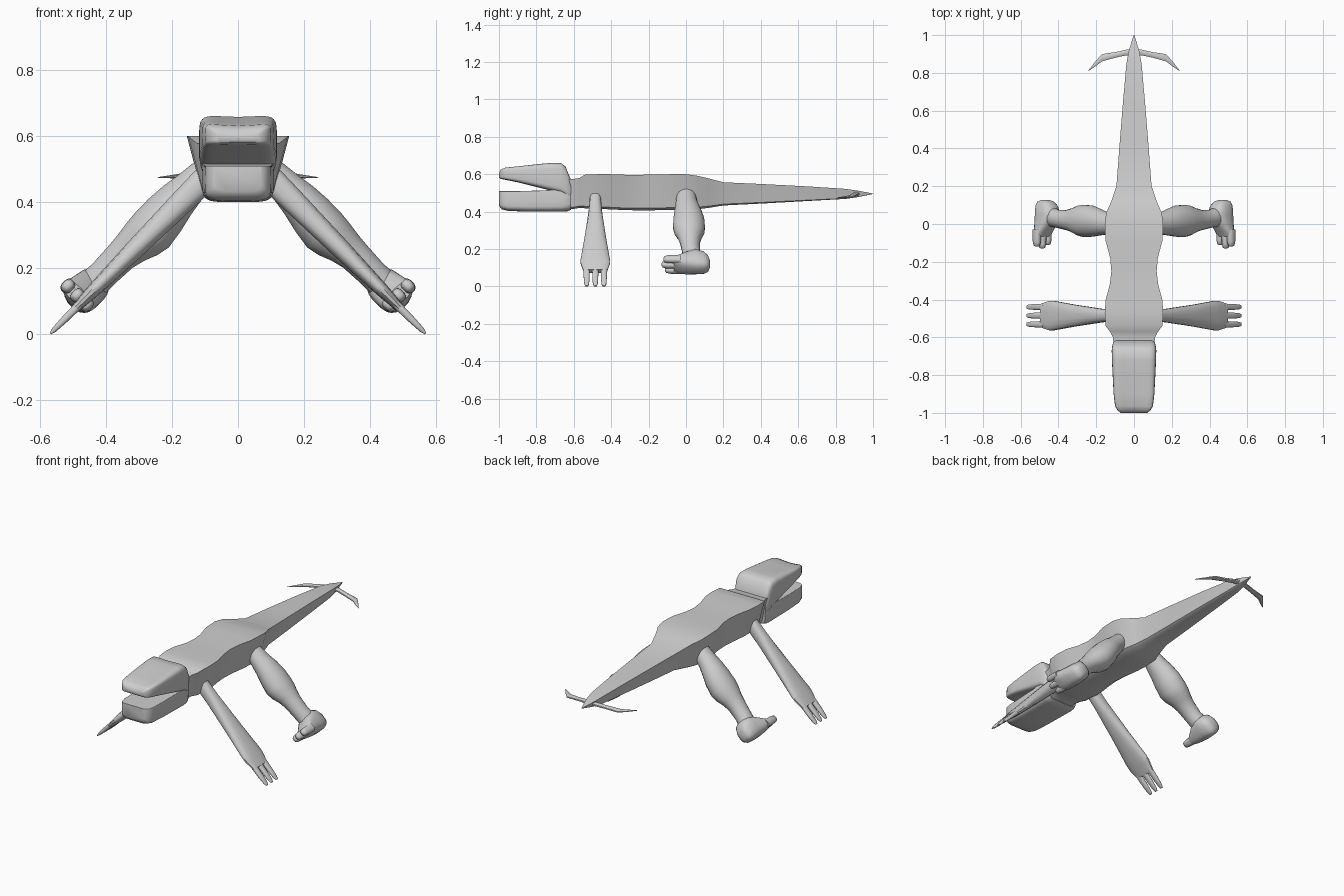
import bpy, bmesh, math
from mathutils import Vector

mat = bpy.data.materials.new("plain grey")
mat.diffuse_color = (0.62, 0.62, 0.62, 1)

S = math.sqrt(0.5)
AXIS = Vector((S, 0, -S))      # down along a splayed leg
ACROSS = Vector((S, 0, S))     # across a splayed leg
Y = Vector((0, 1, 0))


def loft(name, rings, mirror=False, angle=50):
    """Skin a list of equal-length rings and cap both ends."""
    bm = bmesh.new()
    vs = [[bm.verts.new(p) for p in r] for r in rings]
    n = len(vs[0])
    for a, b in zip(vs, vs[1:]):
        for i in range(n):
            j = (i + 1) % n
            bm.faces.new((a[i], a[j], b[j], b[i]))
    bm.faces.new(vs[0])
    bm.faces.new(vs[-1])
    bmesh.ops.recalc_face_normals(bm, faces=bm.faces)
    me = bpy.data.meshes.new(name)
    bm.to_mesh(me)
    bm.free()
    me.materials.append(mat)
    ob = bpy.data.objects.new(name, me)
    bpy.context.collection.objects.link(ob)
    bpy.ops.object.select_all(action='DESELECT')
    ob.select_set(True)
    bpy.context.view_layer.objects.active = ob
    bpy.ops.object.shade_smooth_by_angle(angle=math.radians(angle))
    if mirror:
        ob.modifiers.new("mirror", 'MIRROR').use_axis[0] = True
    return ob


def oval(c, u, v, e=1.0, n=16):
    """Ellipse (e=1) or rounded box (e<1) ring around c with half axes u, v."""
    out = []
    for i in range(n):
        t = 2 * math.pi * (i + 0.5) / n
        a, b = math.cos(t), math.sin(t)
        out.append(c + u * math.copysign(abs(a) ** e, a) + v * math.copysign(abs(b) ** e, b))
    return out


def jaw_ring(y, w, z0, z1, e_low, e_top, dip=0.0, n=32):
    zc, h, out = (z0 + z1) / 2, (z1 - z0) / 2, []
    for i in range(n):
        t = 2 * math.pi * i / n
        a, b = math.cos(t), math.sin(t)
        e = e_top if b > 0 else e_low
        x = w * math.copysign(abs(a) ** e, a) if abs(a) > 1e-6 else 0
        z = zc + (h * math.copysign(abs(b) ** e, b) if abs(b) > 1e-6 else 0)
        if b > 0.3:
            z -= dip * (1 - (x / w) ** 2)
        out.append(Vector((x, y, z)))
    return out


# body and tail: wide flat back, narrower belly (y, half width, bottom, top)
body = [(-.635, .108, .41, .572), (-.60, .112, .415, .575), (-.57, .127, .42, .58),
        (-.54, .15, .418, .598), (-.47, .155, .415, .6), (-.40, .15, .412, .6),
        (-.32, .128, .408, .597), (-.25, .12, .407, .597), (-.18, .126, .407, .598),
        (-.09, .15, .41, .6), (0, .155, .41, .6), (.06, .147, .413, .592),
        (.12, .12, .42, .578), (.2, .093, .433, .557), (.4, .078, .443, .548),
        (.65, .058, .457, .535), (.85, .04, .468, .522), (.92, .027, .478, .512),
        (1.0, .002, .494, .497)]
rings = []
for y, w, zb, zt in body:
    h = zt - zb
    half = [(w, zt), (.82 * w, zb + .45 * h), (.7 * w, zb + .06 * h), (.55 * w, zb)]
    pts = half + [(-x, z) for x, z in reversed(half)]
    rings.append([Vector((x, y, z)) for x, z in pts])
loft("body_and_tail", rings, angle=40)

# head with upper jaw, and lower jaw (y, half width, bottom, top)
upper = [(-1.0, .065, .582, .612), (-.99, .085, .575, .632), (-.965, .1, .57, .643),
         (-.9, .108, .557, .65), (-.8, .113, .532, .662), (-.72, .117, .512, .67),
         (-.67, .118, .5, .67), (-.645, .115, .485, .652), (-.628, .11, .475, .61),
         (-.615, .102, .47, .58)]
loft("upper_head", [jaw_ring(*s, .3, .42, .012) for s in upper])
lower = [(-1.0, .07, .432, .51), (-.985, .09, .412, .51), (-.95, .099, .404, .51),
         (-.85, .102, .4, .511), (-.73, .105, .4, .515), (-.66, .108, .4, .525),
         (-.635, .108, .402, .54), (-.615, .1, .41, .54)]
loft("lower_jaw", [jaw_ring(*s, .42, .05) for s in lower])

# front legs: flat paddles widening to the hand (t, thickness, half width)
arm0 = Vector((.10, -.485, .47))
arm = [(0, .04, .03), (.1, .037, .036), (.3, .03, .058), (.46, .022, .079),
       (.49, .02, .079), (.55, .014, .064)]
loft("front_leg", [oval(arm0 + AXIS * t, ACROSS * r, Y * w, .8) for t, r, w in arm], True)
for i, off in enumerate((-.046, 0, .046)):
    fin = [(.53, .013, .017), (.6, .011, .016), (.645, .008, .013), (.662, .003, .008)]
    loft("front_finger_%d" % (i + 1),
         [oval(arm0 + AXIS * t + Y * off, ACROSS * r, Y * w, .7, 12) for t, r, w in fin], True)

# hind legs: muscular thigh, thin shin (t, across centre, y centre, half sizes)
hip = Vector((.12, 0, .47))
leg = [(-.03, 0, 0, .045, .05), (.04, 0, .004, .053, .06), (.09, 0, .01, .061, .071),
       (.15, -.005, .015, .07, .083), (.21, -.01, .016, .074, .086),
       (.25, -.008, .018, .068, .08), (.29, -.003, .02, .057, .064),
       (.33, 0, .021, .05, .054), (.40, 0, .027, .046, .048), (.45, 0, .04, .047, .055),
       (.5, 0, .045, .045, .055)]
loft("hind_leg", [oval(hip + AXIS * t + ACROSS * u + Y * y, ACROSS * a, Y * b, 1, 20)
                  for t, u, y, a, b in leg], True)

# feet with three toes (y, across centre, half width, top t, sole t)
foot = [(.127, 0, .02, .475, .515), (.118, 0, .038, .45, .535), (.095, 0, .051, .425, .543),
        (.05, 0, .056, .41, .545), (0, .002, .057, .435, .543), (-.04, .006, .058, .468, .538),
        (-.065, .01, .054, .485, .53)]
loft("hind_foot", [oval(hip + Y * y + ACROSS * u + AXIS * (a + b) / 2, ACROSS * r,
                        AXIS * (b - a) / 2, .75, 20) for y, u, r, a, b in foot], True)
for i, (off, tip) in enumerate(((-.03, -.112), (.01, -.13), (.05, -.12))):
    toe = [(-.03, .019, .024), (tip + .025, .018, .022), (tip + .006, .014, .017), (tip, .006, .008)]
    loft("hind_toe_%d" % (i + 1),
         [oval(hip + Y * y + ACROSS * off + AXIS * .508, ACROSS * r, AXIS * h, .8, 12)
          for y, r, h in toe], True)

# swept tail fins (x, y, z, half depth, half height)
fin = [(0, .91, .496, .022, .012), (.04, .908, .494, .016, .011), (.10, .895, .487, .016, .01),
       (.17, .88, .48, .021, .008), (.205, .847, .477, .014, .005), (.243, .81, .475, .001, .001)]
loft("tail_fin", [oval(Vector((x, y, z)), Y * d, Vector((0, 0, h)), 1, 8)
                  for x, y, z, d, h in fin], True, 35)
